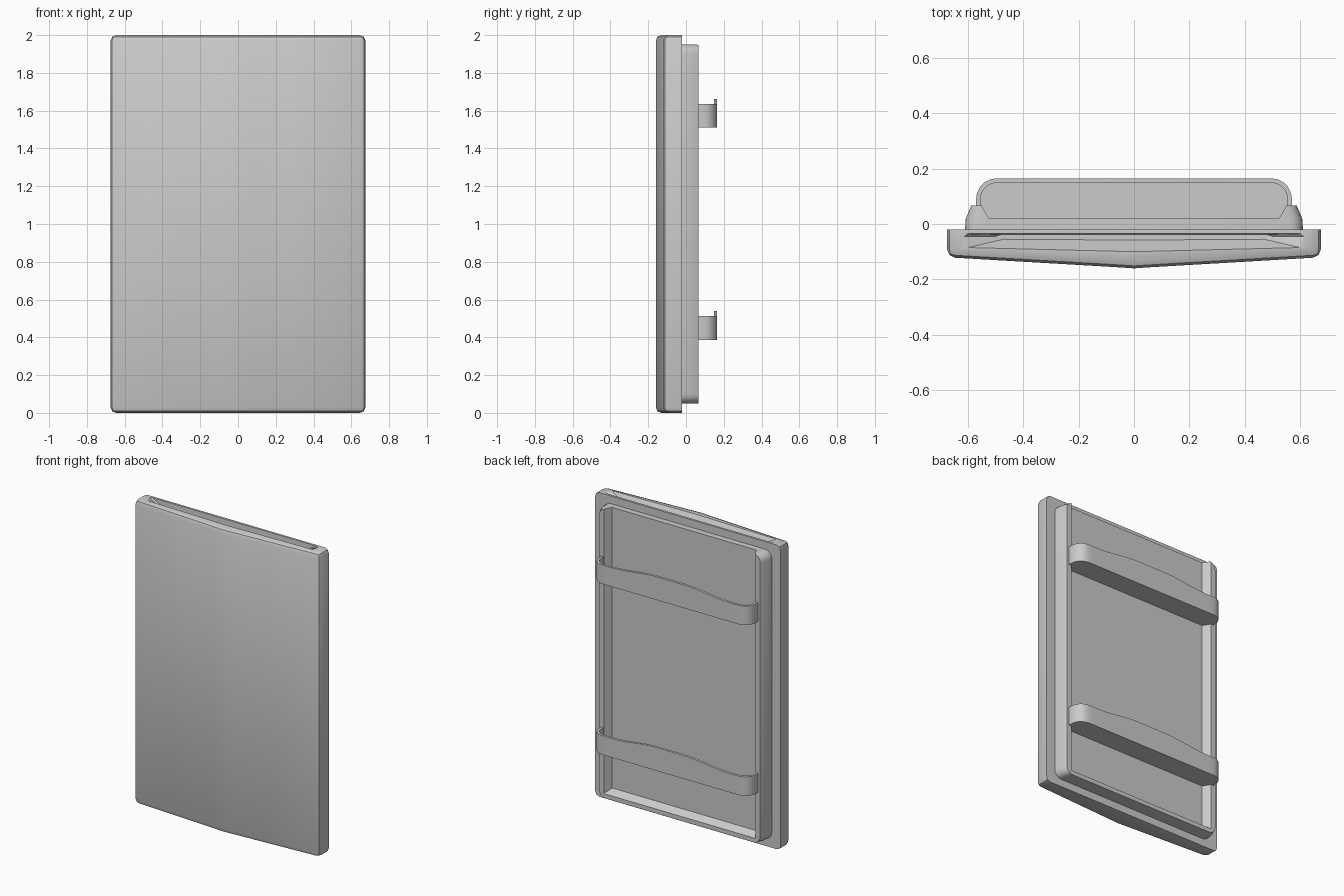
import bpy, bmesh, math

if "Cube" in bpy.data.objects:
    bpy.data.objects.remove(bpy.data.objects["Cube"])

BACK = -0.02      # rear plane of the outer door panel
FLOOR = 0.02      # floor of the inner liner


def finish(name, bm, smooth=True):
    bmesh.ops.remove_doubles(bm, verts=bm.verts, dist=1e-5)
    bmesh.ops.recalc_face_normals(bm, faces=bm.faces)
    me = bpy.data.meshes.new(name)
    bm.to_mesh(me)
    bm.free()
    ob = bpy.data.objects.new(name, me)
    bpy.context.collection.objects.link(ob)
    if smooth:
        shade(ob)
    return ob


def select(ob):
    bpy.ops.object.select_all(action='DESELECT')
    ob.select_set(True)
    bpy.context.view_layer.objects.active = ob


def shade(ob):
    select(ob)
    bpy.ops.object.shade_smooth_by_angle(angle=math.radians(32))


def loft(bm, loops):
    """Closed solid through loops with equal point counts."""
    rows = [[bm.verts.new(p) for p in lp] for lp in loops]
    n = len(rows[0])
    for a, b in zip(rows, rows[1:]):
        for i in range(n):
            j = (i + 1) % n
            bm.faces.new((a[i], a[j], b[j], b[i]))
    bm.faces.new(rows[0][::-1])
    bm.faces.new(rows[-1])


def cut(ob, cutter):
    cutter.hide_render = True
    m = ob.modifiers.new('cut', 'BOOLEAN')
    m.operation, m.solver, m.object = 'DIFFERENCE', 'EXACT', cutter
    select(ob)
    bpy.ops.object.modifier_apply(modifier=m.name)
    bpy.data.objects.remove(cutter)
    shade(ob)


# Door panel: shallow bowed front, softened front and side edges
half = [(0.06, -0.156), (0.3, -0.142), (0.675, -0.12)]
section = ([(-0.675, BACK)] + [(-x, y) for x, y in reversed(half)]
           + [(0, -0.16)] + half + [(0.675, BACK)])
bm = bmesh.new()
loft(bm, [[(x, y, z) for x, y in section] for z in (0, 2)])
bmesh.ops.recalc_face_normals(bm, faces=bm.faces)
rim = [e for e in bm.edges if e.calc_face_angle(0) > 0.6
       and not all(v.co.y > BACK - 0.001 for v in e.verts)]
bmesh.ops.bevel(bm, geom=rim, offset=0.03, segments=2, profile=0.5, affect='EDGES')
panel = finish('door_panel', bm)

# Grip slot sunk into the top edge, narrowing downwards
bm = bmesh.new()
mouth = [(-0.612, -0.045), (-0.6, -0.085), (0, -0.1), (0.6, -0.085),
         (0.612, -0.045), (0.6, -0.035), (-0.6, -0.035)]
base = [(-0.5, -0.045), (-0.47, -0.055), (0, -0.058), (0.47, -0.055),
        (0.5, -0.045), (0.48, -0.038), (-0.48, -0.038)]
loft(bm, [[(x, y, 1.94) for x, y in base],
          [(x, y, 2.0) for x, y in mouth],
          [(x, y, 2.05) for x, y in mouth]])
cut(panel, finish('slot_cutter', bm, False))

# Inner liner: rounded slab with tapered sides
def rounded(w, y, r=0.05, z0=0.05, z1=1.95, n=4):
    pts = []
    for cx, cz, a0 in ((w - r, z1 - r, 0), (r - w, z1 - r, 90),
                       (r - w, z0 + r, 180), (w - r, z0 + r, 270)):
        for i in range(n + 1):
            a = math.radians(a0 + 90 * i / n)
            pts.append((cx + r * math.cos(a), y, cz + r * math.sin(a)))
    return pts


bm = bmesh.new()
loft(bm, [rounded(0.61, BACK), rounded(0.607, FLOOR), rounded(0.587, 0.067)])
liner = finish('inner_liner', bm)

# Pocket with sloping walls, open at the top
bm = bmesh.new()
loft(bm, [[(-w, y, z), (w, y, z), (w, y, 2.1), (-w, y, 2.1)]
          for w, y, z in ((0.523, FLOOR, 0.105), (0.561, 0.083, 0.07))])
cut(liner, finish('pocket_cutter', bm, False))


# Shelf trays: solid floor and a thin guard that rises in the middle
def tray_path(t):
    """Right half of the plan outline, inset by t, then mirrored."""
    r = 0.075
    right = [(0.535 - t, FLOOR - 0.01), (0.57 - t, 0.066)]
    for i in range(6):
        a = math.radians(90 * i / 5)
        right.append((0.495 + (r - t) * math.cos(a), 0.09 + (r - t) * math.sin(a)))
    right += [(0.495 * (1 - i / 12), 0.165 - t) for i in range(1, 13)]
    return right + [(-x, y) for x, y in reversed(right[:-1])]


def rise(x):
    k = min(1, max(0, (0.43 - abs(x)) / 0.33))
    return 0.028 * k * k * (3 - 2 * k)


def tray(name, z):
    outer, inner = tray_path(0), tray_path(0.016)
    bm = bmesh.new()
    loft(bm, [[(x, y, h) for x, y in inner] for h in (z, z + 0.015)])
    loft(bm, [[(a[0], a[1], z), (a[0], a[1], z + 0.125 + rise(a[0])),
               (b[0], b[1], z + 0.125 + rise(a[0])), (b[0], b[1], z)]
              for a, b in zip(outer, inner)])
    finish(name, bm)


tray('lower_tray', 0.387)
tray('upper_tray', 1.51)
